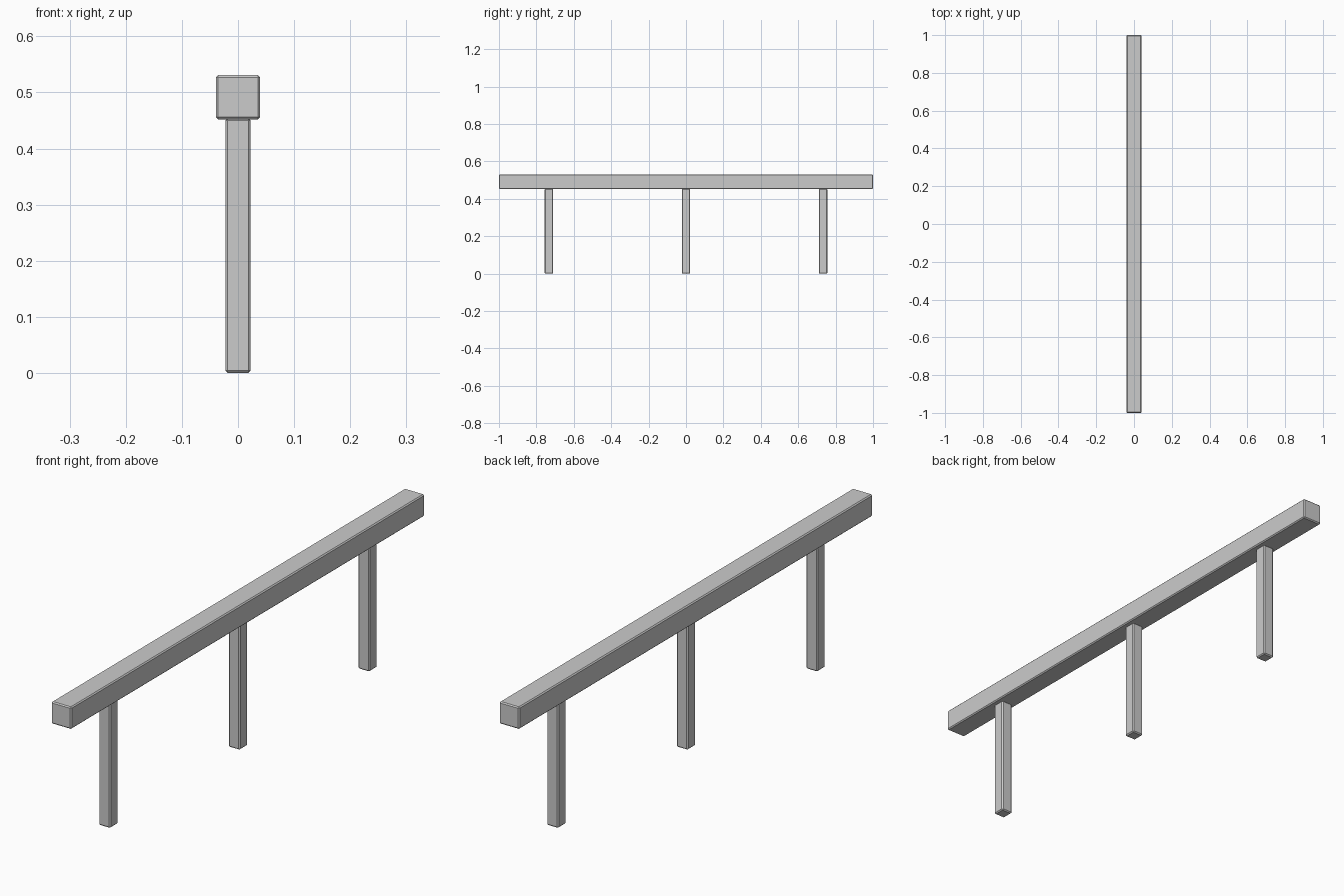
import bpy

if "Cube" in bpy.data.objects:
    bpy.data.objects.remove(bpy.data.objects["Cube"])


def bevelled_box(name, size, centre, bevel):
    bpy.ops.mesh.primitive_cube_add(size=1, location=centre)
    box = bpy.context.object
    box.name = name
    box.scale = size
    bpy.ops.object.transform_apply(location=False, rotation=False, scale=True)
    mod = box.modifiers.new("edge_bevel", "BEVEL")
    mod.width = bevel
    mod.segments = 1
    return box


BEAM_BOTTOM, BEAM_TOP = 0.452, 0.531
POST_WIDTH = 0.045

# Long top beam
bevelled_box("beam", (0.079, 2.0, BEAM_TOP - BEAM_BOTTOM),
             (0, 0, (BEAM_BOTTOM + BEAM_TOP) / 2), 0.004)

# Three square posts, tops set just into the beam
post_height = BEAM_BOTTOM + 0.002
for name, y in (("front_post", -0.733), ("middle_post", 0), ("back_post", 0.733)):
    bevelled_box(name, (POST_WIDTH, POST_WIDTH, post_height),
                 (0, y, post_height / 2), 0.004)
